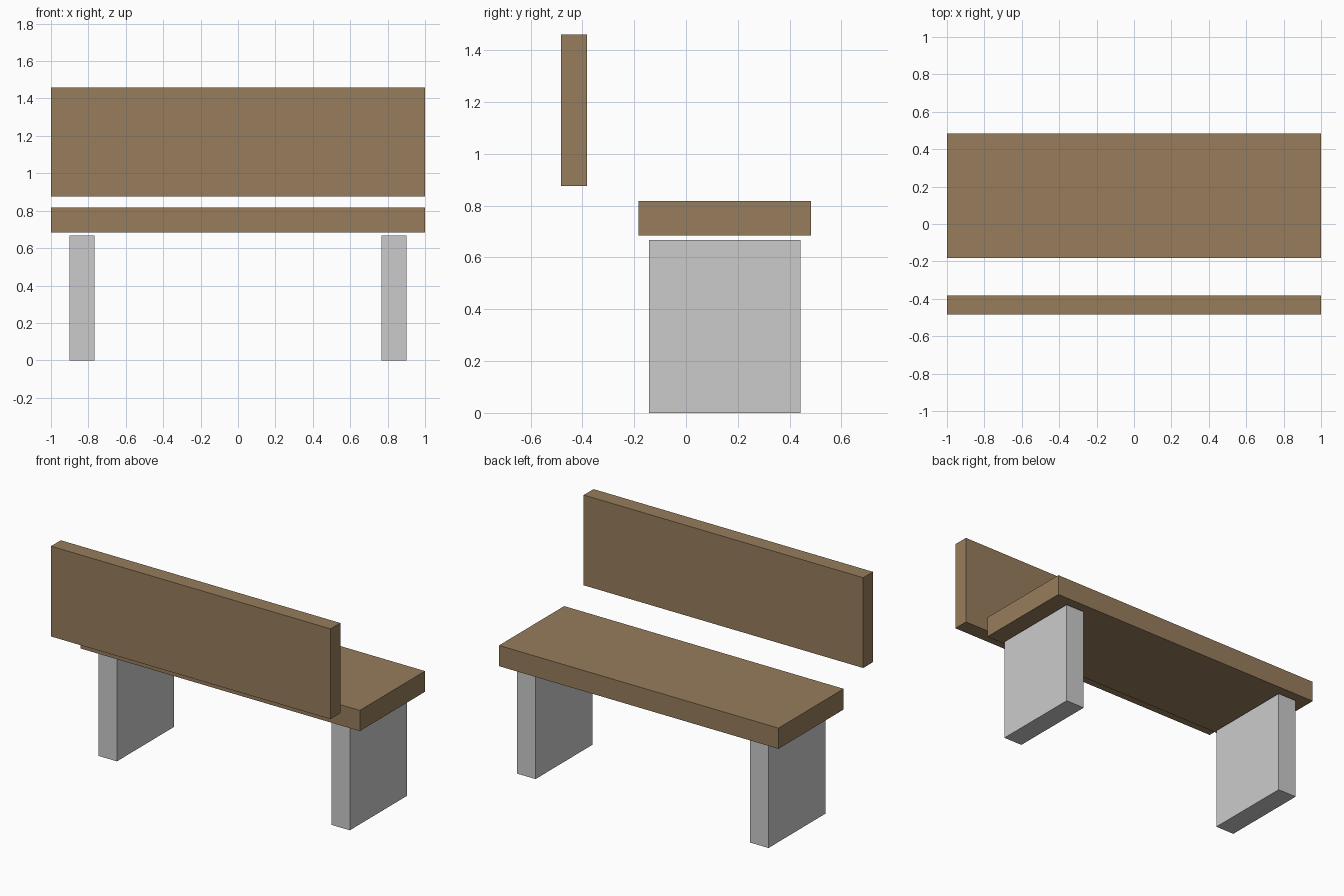
import bpy

if "Cube" in bpy.data.objects:
    bpy.data.objects.remove(bpy.data.objects["Cube"])

wood = bpy.data.materials.new("wood")
wood.diffuse_color = (0.31, 0.205, 0.107, 1)
wood.use_nodes = True
wood.node_tree.nodes["Principled BSDF"].inputs["Base Color"].default_value = wood.diffuse_color


def box(name, x, y, z, material=None):
    """Box from (min, max) ranges along each axis."""
    ranges = (x, y, z)
    bpy.ops.mesh.primitive_cube_add(size=1, location=[(a + b) / 2 for a, b in ranges])
    obj = bpy.context.object
    obj.name = name
    obj.scale = [b - a for a, b in ranges]
    bpy.ops.object.transform_apply(location=False, rotation=False, scale=True)
    if material:
        obj.data.materials.append(material)
    return obj


# Wooden seat plank and the separate backrest plank
box("seat", (-1, 1), (-0.183, 0.483), (0.684, 0.818), wood)
box("backrest", (-1, 1), (-0.483, -0.383), (0.876, 1.46), wood)

# Grey slab legs, one near each end, just below the seat
for side, x in (("left", (-0.9, -0.767)), ("right", (0.767, 0.9))):
    box(side + "_leg", x, (-0.142, 0.442), (0, 0.668))
